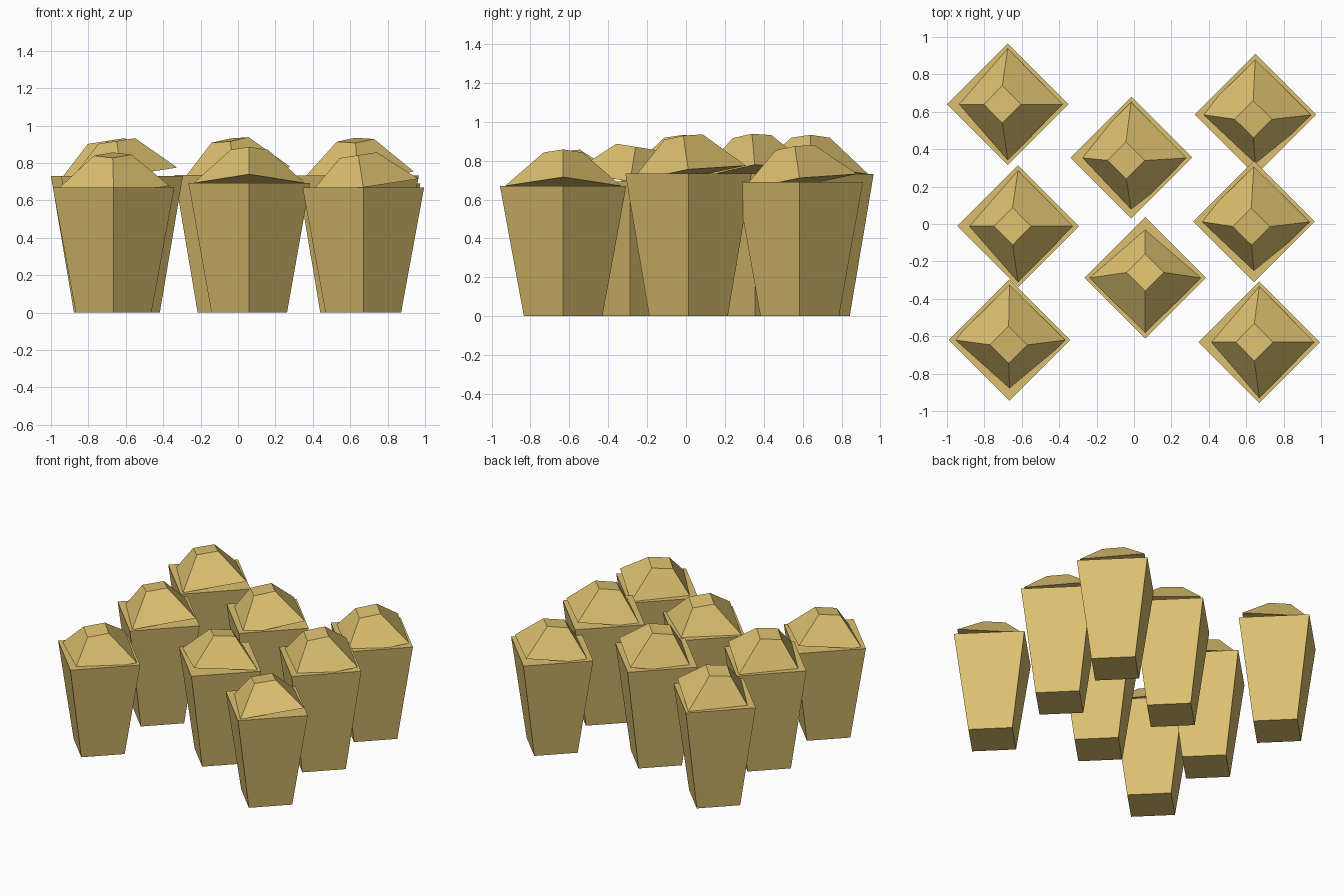
import bpy, bmesh, math
from mathutils import Vector, Matrix

if "Cube" in bpy.data.objects:
    bpy.data.objects.remove(bpy.data.objects["Cube"])

gold = bpy.data.materials.new("gold")
gold.diffuse_color = (0.72, 0.53, 0.16, 1)
gold.use_nodes = True
gold.node_tree.nodes["Principled BSDF"].inputs["Base Color"].default_value = gold.diffuse_color


def frustum(name, r_low, r_high, height, matrix):
    """Closed four-sided frustum, corners on the x and y axes, base at local z = 0."""
    bm = bmesh.new()
    rings = []
    for r, z in ((r_low, 0), (r_high, height)):
        rings.append([bm.verts.new((r * math.cos(k * math.pi / 2),
                                    r * math.sin(k * math.pi / 2), z)) for k in range(4)])
    low, high = rings
    bm.faces.new(low[::-1])
    bm.faces.new(high)
    for k in range(4):
        n = (k + 1) % 4
        bm.faces.new((low[k], low[n], high[n], high[k]))
    mesh = bpy.data.meshes.new(name)
    bm.to_mesh(mesh)
    bm.free()
    mesh.materials.append(gold)
    obj = bpy.data.objects.new(name, mesh)
    obj.matrix_world = matrix
    bpy.context.collection.objects.link(obj)
    return obj


# Each post: x, y, body height, cap slope along x, cap slope along y
posts = [
    (-0.675, 0.64, 0.73, 0.155, 0.0),
    (0.65, 0.585, 0.69, 0.07, 0.14),
    (-0.014, 0.355, 0.735, 0.15, 0.08),
    (-0.62, -0.012, 0.73, 0.155, 0.0),
    (0.642, 0.013, 0.733, 0.075, 0.14),
    (0.06, -0.288, 0.693, 0.0, -0.16),
    (-0.665, -0.62, 0.67, 0.03, 0.15),
    (0.67, -0.632, 0.67, 0.155, 0.0),
]

for i, (x, y, h, sx, sy) in enumerate(posts, 1):
    # Tapered body, wider at the top
    frustum(f"post_body_{i}", 0.202, 0.325, h, Matrix.Translation((x, y, 0)))
    # Tilted blunt pyramid cap
    tilt = Vector((0, 0, 1)).rotation_difference(Vector((-sx, -sy, 1))).to_matrix().to_4x4()
    frustum(f"post_cap_{i}", 0.298, 0.10, 0.26 * h, Matrix.Translation((x, y, h)) @ tilt)
